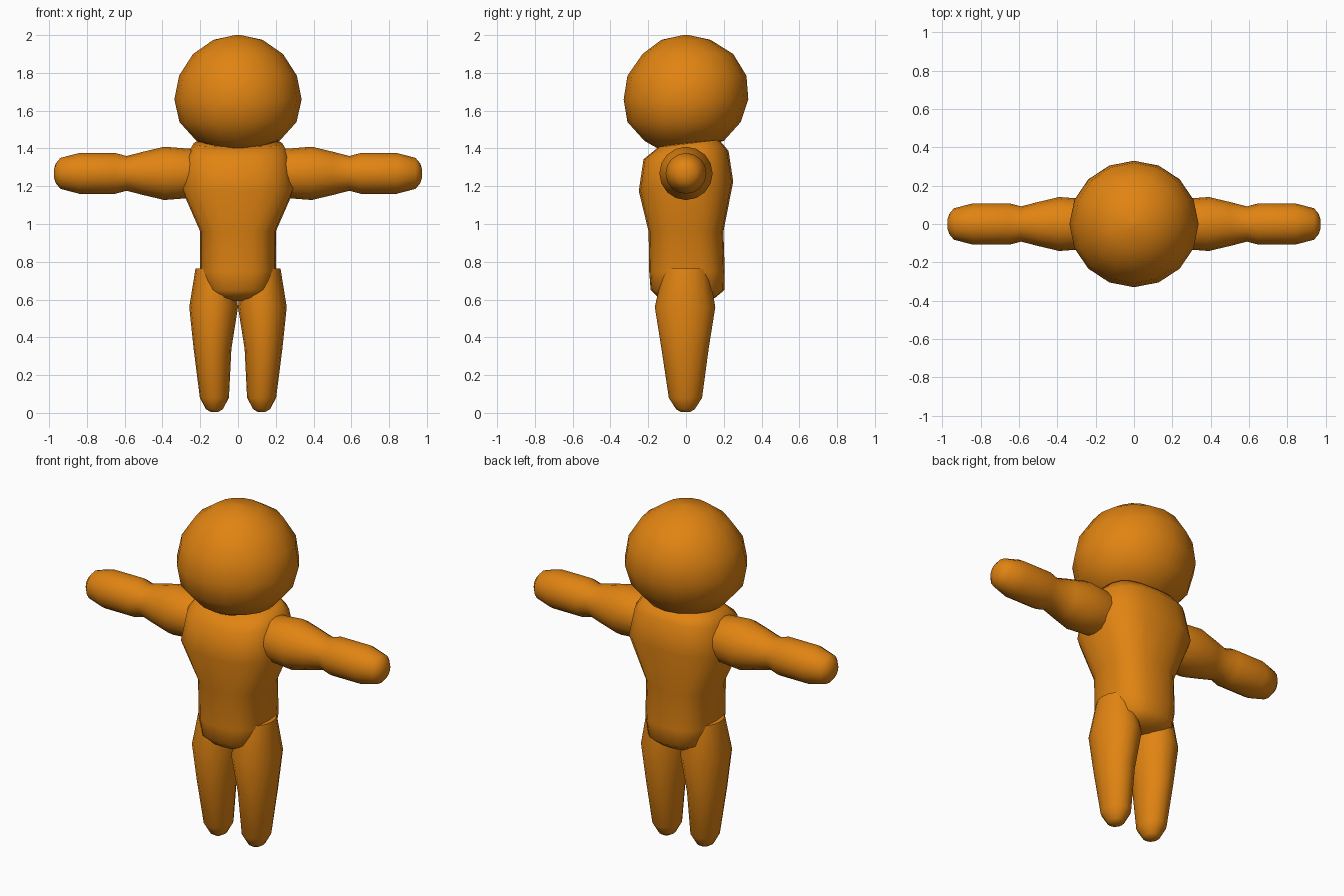
import bpy, math
from mathutils import Matrix, Vector

if "Cube" in bpy.data.objects:
    bpy.data.objects.remove(bpy.data.objects["Cube"])

orange = bpy.data.materials.new("orange")
orange.diffuse_color = (0.75, 0.23, 0.006, 1)
orange.use_nodes = True
orange.node_tree.nodes["Principled BSDF"].inputs["Base Color"].default_value = orange.diffuse_color


def loft(name, rings, sides, power=2.0, matrix=Matrix(), mirror=False):
    """Capped stack of rings: (height, centre x, centre y, radius x, radius y, tilt)."""
    verts, faces = [], []
    for z, cx, cy, rx, ry, tilt in rings:
        for i in range(sides):
            a = 2 * math.pi * i / sides
            c, s = math.cos(a), math.sin(a)
            x = math.copysign(abs(c) ** (2 / power), c) * rx
            y = math.copysign(abs(s) ** (2 / power), s) * ry
            verts.append(matrix @ Vector((cx + x, cy + y, z + tilt * y)))
    for r in range(len(rings) - 1):
        for i in range(sides):
            j = (i + 1) % sides
            a, b = r * sides, (r + 1) * sides
            faces.append((a + i, a + j, b + j, b + i))
    faces.append(tuple(reversed(range(sides))))
    faces.append(tuple(range((len(rings) - 1) * sides, len(rings) * sides)))
    mesh = bpy.data.meshes.new(name)
    mesh.from_pydata(verts, [], faces)
    mesh.materials.append(orange)
    obj = bpy.data.objects.new(name, mesh)
    bpy.context.collection.objects.link(obj)
    if mirror:
        obj.modifiers.new("mirror", "MIRROR")
    bpy.ops.object.select_all(action='DESELECT')
    obj.select_set(True)
    bpy.context.view_layer.objects.active = obj
    bpy.ops.object.shade_smooth_by_angle(angle=math.radians(60))
    return obj


# Head: slightly squashed ball with a flattened underside
loft("head", [
    (1.405, 0, -0.03, 0.10, 0.12, 0.04),
    (1.44, 0, -0.01, 0.22, 0.21, 0.0),
    (1.54, 0, -0.01, 0.31, 0.30, 0.0),
    (1.66, 0, 0, 0.337, 0.33, 0.0),
    (1.785, 0, 0.005, 0.312, 0.315, 0.0),
    (1.90, 0, 0.01, 0.238, 0.24, 0.0),
    (1.975, 0, 0, 0.13, 0.13, 0.0),
    (2.0, 0, 0, 0.015, 0.015, 0.0)], 16)

# Torso: broad chest, narrow waist, rounded hips
loft("torso", [
    (0.592, 0, 0.01, 0.07, 0.09, 0.0),
    (0.61, 0, 0.005, 0.13, 0.15, 0.0),
    (0.65, 0, 0.008, 0.18, 0.195, 0.0),
    (0.75, 0, 0.005, 0.20, 0.20, 0.0),
    (0.96, 0, 0, 0.20, 0.198, 0.0),
    (1.20, 0, 0, 0.305, 0.25, 0.1),
    (1.365, 0, 0, 0.272, 0.225, 0.1),
    (1.427, 0, 0.015, 0.235, 0.16, 0.12),
    (1.432, 0, 0.015, 0.12, 0.08, 0.1)], 20, 2.6)

# Arms: reaching straight out, pinched at the elbow
arm = [(0.18, 0.11), (0.25, 0.13), (0.39, 0.141), (0.50, 0.115), (0.59, 0.092),
       (0.65, 0.108), (0.84, 0.108), (0.94, 0.082), (0.965, 0.052), (0.975, 0.02)]
loft("arms", [(x, 0, 0, r, r, 0) for x, r in arm], 16,
     matrix=Matrix.Translation((0, 0, 1.268)) @ Matrix.Rotation(math.pi / 2, 4, 'Y'),
     mirror=True)

# Legs: tapering to rounded feet
loft("legs", [
    (0.005, 0.125, -0.003, 0.02, 0.025, 0),
    (0.02, 0.125, -0.003, 0.045, 0.05, 0),
    (0.08, 0.125, -0.003, 0.077, 0.088, 0),
    (0.34, 0.135, -0.005, 0.10, 0.125, 0),
    (0.56, 0.129, -0.005, 0.129, 0.16, 0),
    (0.765, 0.125, 0, 0.10, 0.12, 0)], 16, mirror=True)
